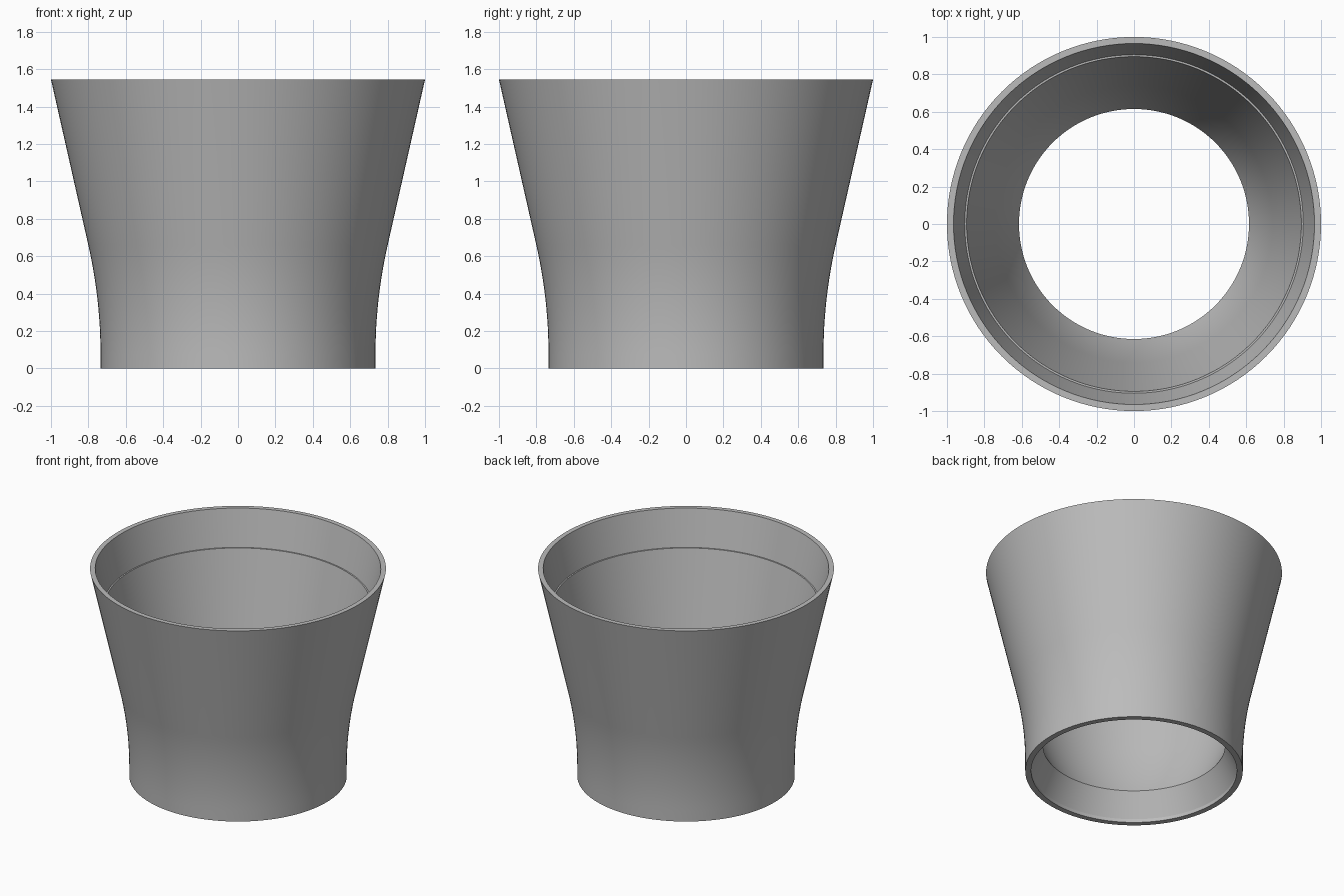
import bpy, bmesh
from math import sin, cos, pi, radians
from mathutils import Vector

cube = bpy.data.objects.get("Cube")
if cube:
    bpy.data.objects.remove(cube)

SEGMENTS = 128


def arc(radius, start_r, start_z, angle, steps):
    """Curve that leaves the vertical and leans outward by the given angle."""
    return [(start_r + radius * (1 - cos(angle * i / steps)),
             start_z + radius * sin(angle * i / steps)) for i in range(steps + 1)]


def bezier(a, b, c, steps):
    """Quadratic curve from a to c, pulled toward b."""
    a, b, c = Vector(a), Vector(b), Vector(c)
    ts = [i / steps for i in range(steps + 1)]
    return [tuple(a * (1 - t) ** 2 + b * 2 * t * (1 - t) + c * t * t) for t in ts]


def lathe(name, profile, material):
    """Revolve a closed profile of (radius, height) points about z."""
    bm = bmesh.new()
    verts = [bm.verts.new((r, 0, z)) for r, z in profile]
    edges = [bm.edges.new((v, verts[i - 1])) for i, v in enumerate(verts)]
    bmesh.ops.spin(bm, geom=verts + edges, cent=(0, 0, 0), axis=(0, 0, 1),
                   angle=2 * pi, steps=SEGMENTS, use_merge=True)
    bmesh.ops.remove_doubles(bm, verts=bm.verts[:], dist=0.0001)
    bmesh.ops.recalc_face_normals(bm, faces=bm.faces[:])
    mesh = bpy.data.meshes.new(name)
    bm.to_mesh(mesh)
    bm.free()
    mesh.materials.append(material)
    obj = bpy.data.objects.new(name, mesh)
    bpy.context.collection.objects.link(obj)
    bpy.ops.object.select_all(action='DESELECT')
    obj.select_set(True)
    bpy.context.view_layer.objects.active = obj
    bpy.ops.object.shade_smooth_by_angle(angle=radians(20))
    return obj


# Plain grey finish
grey = bpy.data.materials.new("plain_grey")
grey.use_nodes = True
colour = (0.5, 0.5, 0.5, 1)
grey.diffuse_color = colour
grey.node_tree.nodes["Principled BSDF"].inputs["Base Color"].default_value = colour

# Outer wall: short upright foot, gentle flare, straight cone to the rim
outer = [(0.735, 0)] + arc(2.65, 0.735, 0.075, 0.222, 12) + [(1.0, 1.545)]
# Rim, upper socket and its narrow ledge
socket = [(0.965, 1.545), (0.905, 1.28), (0.895, 1.28)]
# Inner wall curving in to a sharp lip
inner = bezier((0.742, 0.6), (0.69, 0.37), (0.615, 0.2), 10)
# Hollow underside below the lip
underside = [(0.695, 0.025), (0.695, 0)]

lathe("flared_sleeve", outer + socket + inner + underside, grey)
